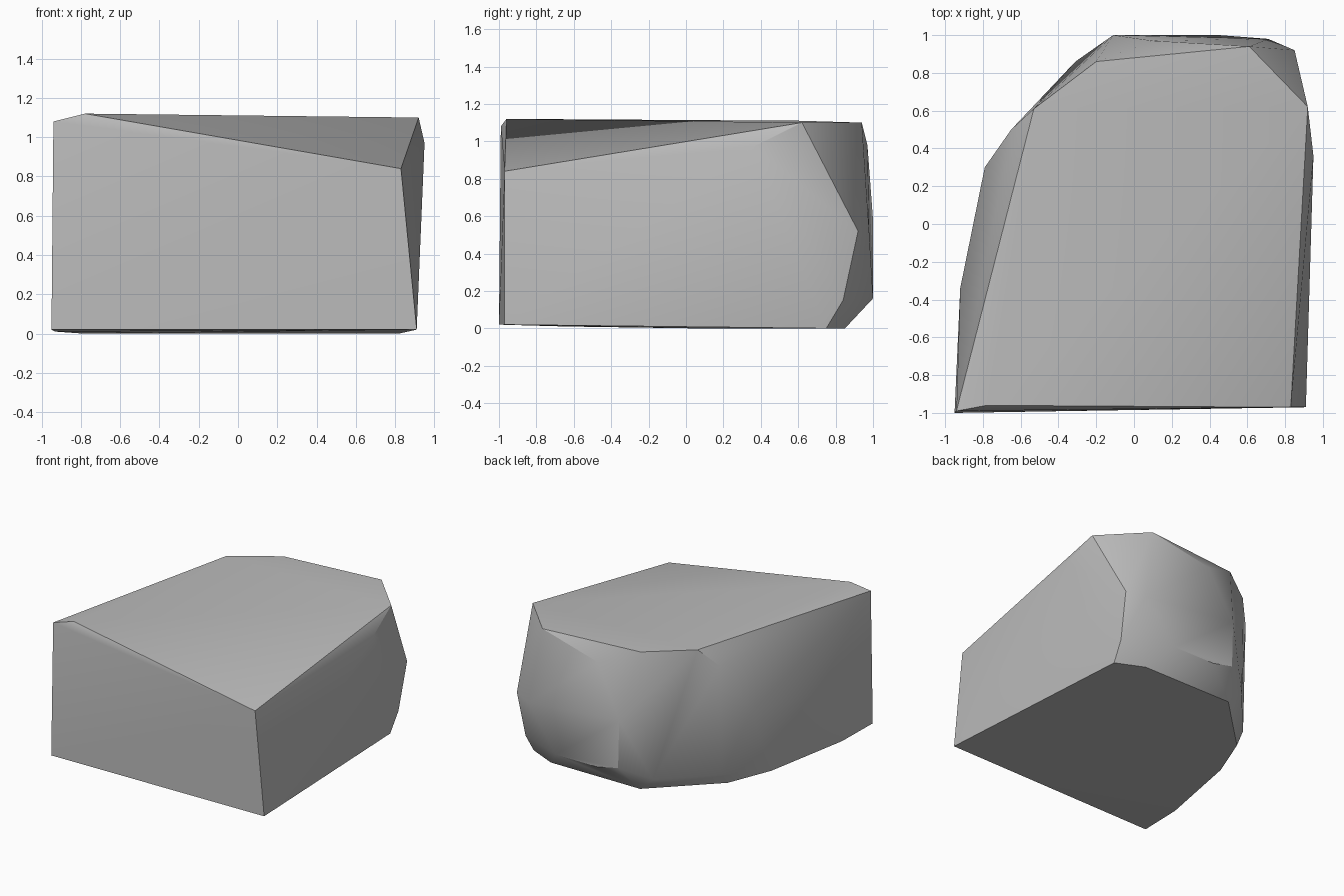
import bpy
import bmesh
import math

# Remove the default object
default_object = bpy.data.objects.get("Cube")
if default_object:
    bpy.data.objects.remove(default_object, do_unlink=True)


def make_material(name, colour):
    """Plain single-colour material."""
    material = bpy.data.materials.new(name)
    material.use_nodes = True
    material.diffuse_color = colour
    shader = next(n for n in material.node_tree.nodes if n.type == "BSDF_PRINCIPLED")
    shader.inputs["Base Color"].default_value = colour
    return material


def make_hull(name, corners, material, sharp_angle):
    """Wrap a convex block around its corners and smooth the soft edges."""
    bm = bmesh.new()
    for corner in corners:
        bm.verts.new(corner)
    result = bmesh.ops.convex_hull(bm, input=bm.verts)
    unused = {item for item in result["geom_interior"] + result["geom_unused"]
              if isinstance(item, bmesh.types.BMVert)}
    bmesh.ops.delete(bm, geom=list(unused), context="VERTS")
    bmesh.ops.recalc_face_normals(bm, faces=bm.faces)

    mesh = bpy.data.meshes.new(name)
    bm.to_mesh(mesh)
    bm.free()
    mesh.materials.append(material)
    block = bpy.data.objects.new(name, mesh)
    bpy.context.collection.objects.link(block)

    bpy.ops.object.select_all(action="DESELECT")
    block.select_set(True)
    bpy.context.view_layer.objects.active = block
    bpy.ops.object.shade_smooth_by_angle(angle=sharp_angle)
    return block


# Flat base outline
base = [
    (-.95, -1, .02), (.91, -.97, .02), (.82, .75, 0), (.6, .85, 0),
    (-.19, .85, 0), (-.65, .4, 0), (-.79, .05, 0), (-.93, -.64, .01),
]

# Chipped lower rim around the rounded back
lower_rim = [
    (.83, .84, .15), (.45, 1, .16), (.08, 1, .16),
    (-.1, 1, .2), (-.31, .86, .11), (-.65, .47, .09),
]

# Widest points of the sides and back
waist = [
    (.85, .92, .52), (.71, .98, .5), (-.11, 1, .58),
    (-.79, .3, .57), (-.92, -.34, .5),
]

# Upper rim with chipped edges
upper_rim = [(.95, .36, .97), (.1, .97, .98), (-.65, .5, .97)]

# Top outline, dipping at one front corner
top = [
    (-.94, -.99, 1.08), (-.78, -.96, 1.12), (.83, -.97, .84),
    (.92, .62, 1.1), (.61, .94, 1.1), (-.2, .86, 1.1), (-.53, .61, 1.11),
]

stone_grey = make_material("stone grey", (.5, .5, .5, 1))
make_hull("rock", base + lower_rim + waist + upper_rim + top,
          stone_grey, math.radians(30))
